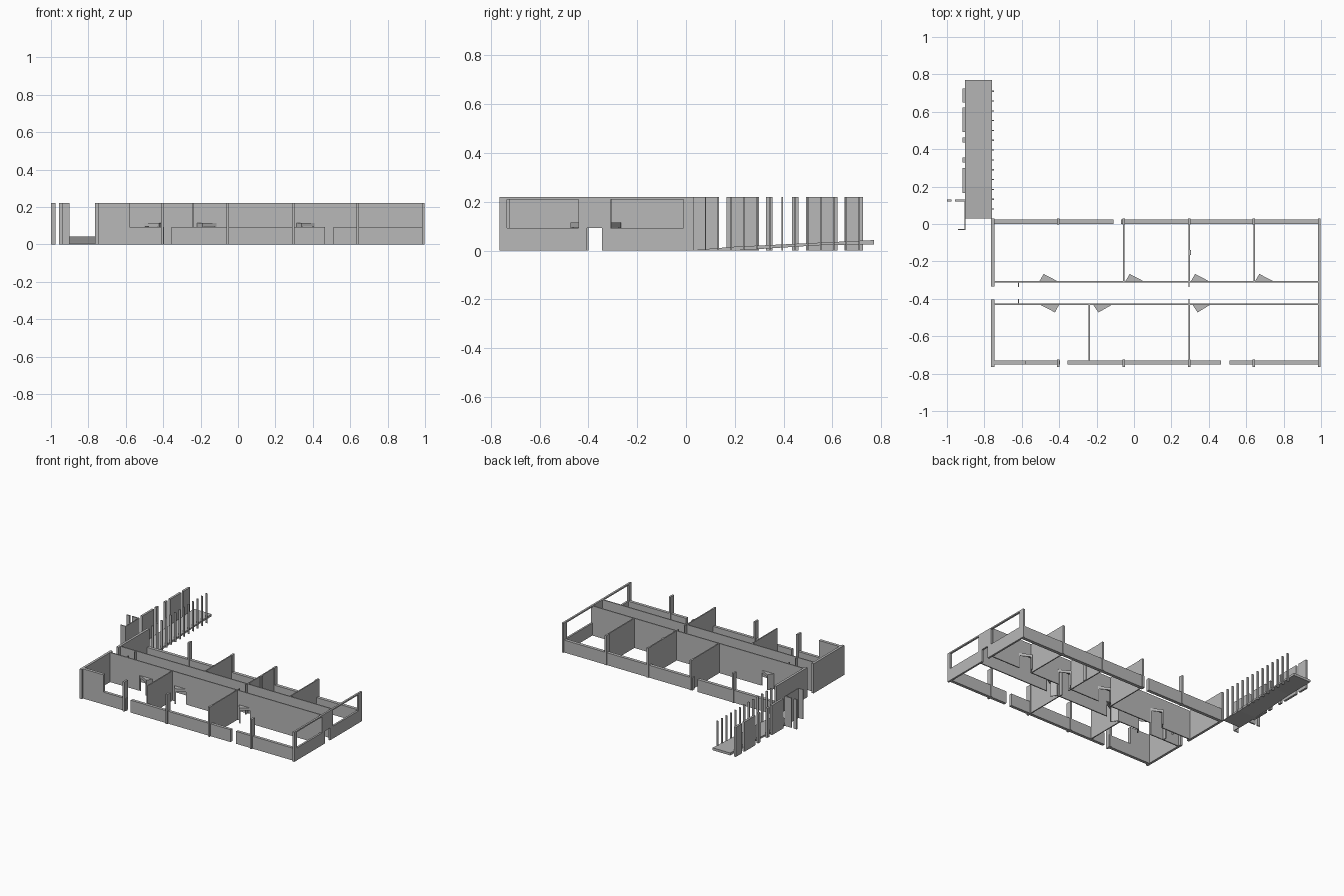
import bpy
import bmesh
from mathutils import Vector

old = bpy.data.objects.get("Cube")
if old:
    bpy.data.objects.remove(old, do_unlink=True)

grey = bpy.data.materials.new("plain grey")
grey.use_nodes = True
COLOR = (0.48, 0.48, 0.48, 1)
grey.diffuse_color = COLOR
grey.node_tree.nodes["Principled BSDF"].inputs["Base Color"].default_value = COLOR

H = 0.22       # full wall height
LOW = 0.092    # parapet height
DOOR = 0.115   # door height
THIN = 0.008   # partition thickness


def finish(name, bm):
    bmesh.ops.recalc_face_normals(bm, faces=bm.faces)
    mesh = bpy.data.meshes.new(name)
    bm.to_mesh(mesh)
    bm.free()
    mesh.materials.append(grey)
    obj = bpy.data.objects.new(name, mesh)
    bpy.context.scene.collection.objects.link(obj)
    return obj


def add_prism(bm, base, offset):
    """Extrude a flat polygon by an offset vector."""
    face = bm.faces.new([bm.verts.new(p) for p in base])
    ext = bmesh.ops.extrude_face_region(bm, geom=[face], use_keep_orig=True)
    verts = [g for g in ext["geom"] if isinstance(g, bmesh.types.BMVert)]
    bmesh.ops.translate(bm, verts=verts, vec=Vector(offset))


def add_box(bm, x0, x1, y0, y1, z0=0, z1=H):
    add_prism(bm, [(x0, y0, z0), (x1, y0, z0), (x1, y1, z0), (x0, y1, z0)], (0, 0, z1 - z0))


def boxes(name, items):
    bm = bmesh.new()
    for item in items:
        add_box(bm, *item)
    return finish(name, bm)


def wall_along_x(name, x0, x1, y0, y1, height, openings):
    """Wall with openings given as (start, end, top)."""
    items, pos = [], x0
    for a, b, top in openings:
        items.append((pos, a, y0, y1, 0, height))
        if top < height:
            items.append((a, b, y0, y1, top, height))
        pos = b
    items.append((pos, x1, y0, y1, 0, height))
    return boxes(name, items)


# Long outer walls with passage gaps
wall_along_x("front_parapet", -0.58, 0.99, -0.752, -0.73, LOW,
             [(-0.395, -0.355, LOW), (0.465, 0.51, LOW)])
boxes("front_solid_wall", [(-0.75, -0.58, -0.752, -0.73)])
wall_along_x("back_parapet", -0.75, 0.99, 0.0, 0.024, LOW, [(-0.11, -0.07, LOW)])

# Columns on both long sides
columns = []
for x in (-0.405, -0.055, 0.295, 0.64):
    columns += [(x - 0.007, x + 0.007, -0.765, -0.724), (x - 0.007, x + 0.007, -0.004, 0.03)]
boxes("columns", columns)

# Left end wall, split by the corridor entrance
boxes("entrance_end_wall", [(-0.765, -0.747, -0.765, -0.405), (-0.765, -0.747, -0.335, 0.03)])

# Right end wall: two windows and a corridor door
X0, X1 = 0.984, 0.998
boxes("window_end_wall", [
    (X0, X1, -0.765, -0.735), (X0, X1, -0.01, 0.03),
    (X0, X1, -0.735, -0.44, 0, LOW), (X0, X1, -0.31, -0.01, 0, LOW),
    (X0, X1, -0.735, -0.01, 0.21, H),
    (X0, X1, -0.44, -0.405, 0, 0.21), (X0, X1, -0.345, -0.31, 0, 0.21),
    (X0, X1, -0.405, -0.345, LOW, 0.21)])

# Corridor walls with door recesses: (start, end, apex)
back_doors = [(x, x + 0.107, x + 0.025) for x in (-0.508, -0.048, 0.302, 0.645)]
front_doors = [(-0.505, -0.4, -0.422), (-0.22, -0.115, -0.19), (0.312, 0.41, 0.34)]


def corridor(side, y, out, doors):
    wall_along_x(side + "_corridor_wall", -0.747, X0, y - THIN / 2, y + THIN / 2, H,
                 [(a, b, DOOR) for a, b, _ in doors])
    bm = bmesh.new()
    for a, b, apex in doors:
        start, end = Vector((a, y, 0)), Vector((b, y, 0))
        tip = Vector((apex, y + out * 0.043, 0))
        near, far = (start, end) if apex - a < b - apex else (end, start)
        up = Vector((0, 0, DOOR))
        # Recess ceiling
        add_prism(bm, [p + up for p in (start, tip, end)], (0, 0, -0.004))
        # Solid short side
        thick = (far - tip).normalized() * 0.004
        add_prism(bm, [near, tip, tip + up, near + up], thick)
        # Open door frame on the long side
        run = far - tip
        inward = (near - tip).normalized() * 0.004
        for s, e, z in ((0, 0.1, 0), (0.9, 1, 0), (0.1, 0.9, DOOR - 0.02)):
            p, q = tip + run * s, tip + run * e
            low = Vector((0, 0, z))
            add_prism(bm, [p + low, q + low, q + up, p + up], inward)
    finish(side + "_door_recesses", bm)


corridor("back", -0.31, 1, back_doors)
corridor("front", -0.43, -1, front_doors)

# Jambs narrowing the corridor
jambs = []
for x in (-0.617, 0.295):
    jambs += [(x - 0.003, x + 0.003, -0.337, -0.31), (x - 0.003, x + 0.003, -0.43, -0.4)]
boxes("corridor_jambs", jambs)

# Room partitions
half = THIN / 2
boxes("back_partitions", [(x - half, x + half, -0.31, 0.0) for x in (-0.055, 0.295, 0.643)])
boxes("front_partitions", [(x - half, x + half, -0.73, -0.43) for x in (-0.238, 0.295)])
boxes("partition_bracket", [(0.295, 0.305, -0.167, -0.14)])

# Sloping ramp
bm = bmesh.new()
side_profile = [(0.03, 0), (0.2, 0), (0.55, 0.022), (0.77, 0.025), (0.77, 0.043), (0.2, 0.016), (0.03, 0.002)]
add_prism(bm, [(-0.903, y, z) for y, z in side_profile], (0.145, 0, 0))
finish("ramp", bm)

# Row of slim posts beside the ramp
boxes("ramp_posts", [(-0.763, -0.749, 0.08 + i * 0.0525 - 0.003, 0.08 + i * 0.0525 + 0.003)
                     for i in range(13)])

# Tall panels on the outer side of the ramp
boxes("ramp_panels", [(-0.917, -0.901, a, b) for a, b in
                      ((0.65, 0.725), (0.493, 0.622), (0.435, 0.462), (0.328, 0.355), (0.167, 0.3))])

# Entrance screen with side fins
boxes("entrance_screen", [
    (-0.906, -0.9, -0.03, 0.13), (-0.942, -0.9, -0.033, -0.027),
    (-0.957, -0.9, 0.12, 0.13), (-1.0, -0.976, 0.12, 0.13)])
